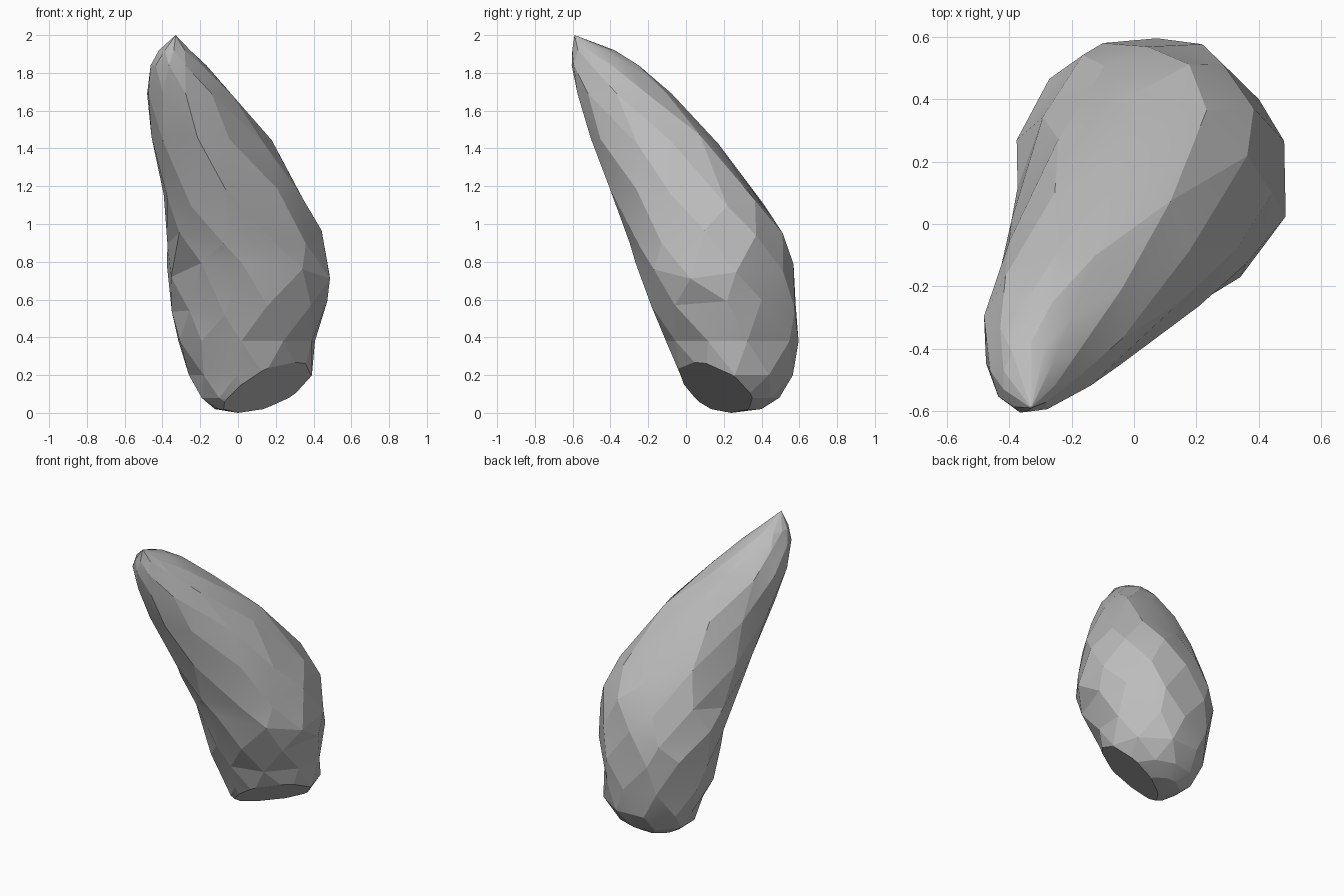
import bpy, bmesh, math, random
from mathutils import Vector

cube = bpy.data.objects.get("Cube")
if cube:
    bpy.data.objects.remove(cube, do_unlink=True)

random.seed(11)
SIDES = 10
LEAN = Vector((-0.3, -0.37, 1.0))

# Cross-sections of the leaning rock: height, x range, y range, diagonal skew
SECTIONS = [
    (0.02, -0.12, 0.16, 0.08, 0.40, 0.0),
    (0.08, -0.20, 0.30, 0.02, 0.49, 0.0),
    (0.20, -0.255, 0.385, -0.03, 0.57, 0.0),
    (0.38, -0.32, 0.41, -0.10, 0.59, 0.0),
    (0.56, -0.35, 0.475, -0.18, 0.60, -0.05),
    (0.75, -0.37, 0.49, -0.245, 0.575, -0.05),
    (0.92, -0.375, 0.45, -0.305, 0.53, 0.1),
    (1.14, -0.39, 0.36, -0.38, 0.40, 0.2),
    (1.42, -0.44, 0.18, -0.485, 0.17, 0.25),
    (1.69, -0.485, -0.03, -0.57, -0.08, 0.15),
    (1.84, -0.46, -0.17, -0.605, -0.25, 0.15),
    (1.92, -0.42, -0.25, -0.60, -0.38, 0.1),
]


def section_ring(bm, index, z, x0, x1, y0, y1, skew):
    """One skewed oval ring, turned half a step on every other level."""
    ring = []
    wobble = 0.05 if 0.5 < z < 1.6 else 0.0
    for i in range(SIDES):
        t = math.tau * (i + index % 2 / 2 + random.uniform(-0.16, 0.16)) / SIDES
        x = (x0 + x1) / 2 + (x1 - x0) / 2 * 1.02 * math.cos(t)
        y = (y0 + y1) / 2 + (y1 - y0) / 2 * 1.02 * math.sin(t + math.asin(skew))
        slide = LEAN * random.uniform(-wobble, wobble)
        ring.append(bm.verts.new(Vector((x, y, z)) + slide))
    return ring


bm = bmesh.new()
rings = [section_ring(bm, k, *s) for k, s in enumerate(SECTIONS)]

# Triangulated facets between the staggered rings
for k, (low, high) in enumerate(zip(rings, rings[1:])):
    for i in range(SIDES):
        j = (i + 1) % SIDES
        if k % 2 == 0:
            bm.faces.new((low[i], low[j], high[i]))
            bm.faces.new((low[j], high[j], high[i]))
        else:
            bm.faces.new((low[i], low[j], high[j]))
            bm.faces.new((low[i], high[j], high[i]))

# Pointed tip and rounded foot
tip = bm.verts.new((-0.33, -0.59, 2.0))
foot = bm.verts.new((0.0, 0.24, 0.0))
for i in range(SIDES):
    j = (i + 1) % SIDES
    bm.faces.new((rings[-1][i], rings[-1][j], tip))
    bm.faces.new((rings[0][j], rings[0][i], foot))
bmesh.ops.recalc_face_normals(bm, faces=bm.faces)

# Flat chip broken off the underside
cut = bmesh.ops.bisect_plane(
    bm, geom=bm.verts[:] + bm.edges[:] + bm.faces[:], dist=0.0001,
    plane_co=(0.0, 0.24, 0.0), plane_no=(0.525, -0.56, -1.0), clear_outer=True)
rim = [e for e in cut["geom_cut"] if isinstance(e, bmesh.types.BMEdge)]
bmesh.ops.holes_fill(bm, edges=rim, sides=0)
bmesh.ops.recalc_face_normals(bm, faces=bm.faces)

mesh = bpy.data.meshes.new("rock")
bm.to_mesh(mesh)
bm.free()
rock = bpy.data.objects.new("rock", mesh)
bpy.context.collection.objects.link(rock)

# Plain grey stone
stone = bpy.data.materials.new("grey stone")
stone.use_nodes = True
grey = (0.5, 0.5, 0.5, 1.0)
stone.diffuse_color = grey
stone.node_tree.nodes["Principled BSDF"].inputs["Base Color"].default_value = grey
mesh.materials.append(stone)

bpy.ops.object.select_all(action="DESELECT")
rock.select_set(True)
bpy.context.view_layer.objects.active = rock
bpy.ops.object.shade_smooth_by_angle(angle=math.radians(14))
